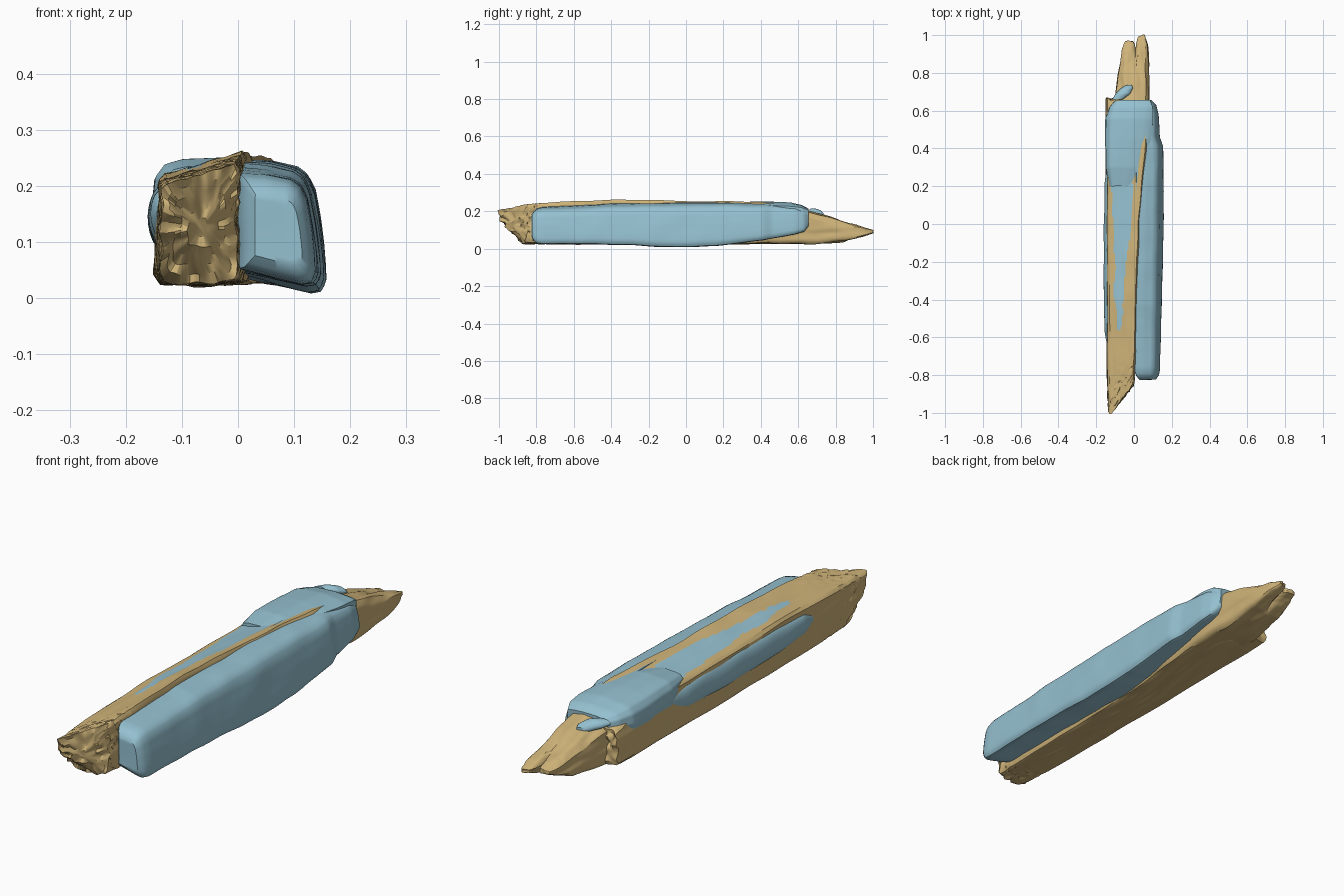
import bpy, bmesh, math
from mathutils import Vector, noise

if "Cube" in bpy.data.objects:
    bpy.data.objects.remove(bpy.data.objects["Cube"])


def material(name, rgb):
    m = bpy.data.materials.new(name)
    m.diffuse_color = (*rgb, 1)
    m.use_nodes = True
    m.node_tree.nodes["Principled BSDF"].inputs["Base Color"].default_value = m.diffuse_color
    return m


WOOD = material("weathered wood", (0.62, 0.45, 0.19))
ICE = material("pale blue ice", (0.30, 0.53, 0.63))


def clamp(v, a=0.0, b=1.0):
    return max(a, min(b, v))


def resample(profile, n):
    """Even points round a closed outline."""
    pts = [Vector(p) for p in profile]
    pairs = list(zip(pts, pts[1:] + pts[:1]))
    total = sum((b - a).length for a, b in pairs)
    out = []
    for i in range(n):
        d = total * i / n
        for a, b in pairs:
            step = (b - a).length
            if d <= step:
                out.append(a.lerp(b, d / step))
                break
            d -= step
    return out


def between(sections, y):
    """Section box (x0, x1, z0, z1) at y."""
    for a, b in zip(sections, sections[1:]):
        if y <= b[0]:
            t = clamp((y - a[0]) / (b[0] - a[0]))
            return [p + (q - p) * t for p, q in zip(a[1:], b[1:])]
    return sections[-1][1:]


def loft(name, profile, sections, mats, rings, n, warp=None, rule=None, angle=30, caps=6):
    """Skin an outline through boxes along y, with ringed end caps."""
    outline = resample(profile, n)
    mid = sum(outline, Vector((0, 0))) / n
    y0, y1 = sections[0][0], sections[-1][0]
    steps = [(y0, k / caps) for k in range(1, caps)]
    steps += [(y0 + (y1 - y0) * i / rings, 1) for i in range(rings + 1)]
    steps += [(y1, k / caps) for k in range(caps - 1, 0, -1)]
    bm = bmesh.new()
    loops = []
    for y, s in steps:
        xa, xb, za, zb = between(sections, y)
        loop = []
        for p in outline:
            u = mid + (p - mid) * s
            v = Vector((xa + (xb - xa) * u.x, y, za + (zb - za) * u.y))
            loop.append(bm.verts.new(warp(v) if warp else v))
        loops.append(loop)
    for a, b in zip(loops, loops[1:]):
        for i in range(n):
            j = (i + 1) % n
            bm.faces.new((a[i], a[j], b[j], b[i]))
    bm.faces.new(loops[0][::-1])
    bm.faces.new(loops[-1])
    bmesh.ops.recalc_face_normals(bm, faces=bm.faces)
    if rule:
        for f in bm.faces:
            f.material_index = rule(f.calc_center_median(), f.normal)
    me = bpy.data.meshes.new(name)
    bm.to_mesh(me)
    bm.free()
    for m in mats:
        me.materials.append(m)
    ob = bpy.data.objects.new(name, me)
    bpy.context.collection.objects.link(ob)
    bpy.ops.object.select_all(action='DESELECT')
    ob.select_set(True)
    bpy.context.view_layer.objects.active = ob
    bpy.ops.object.shade_smooth_by_angle(angle=math.radians(angle))
    return ob


def grain(v, amp, stretch=6):
    """Roughness drawn out along the grain."""
    q = Vector((v.x * 32, v.y * 32 / stretch, v.z * 32))
    return noise.noise_vector(q) * amp


# Main timber, with a slanting broken front end
def warp_beam(v):
    t = clamp((v.y + 1) / 1.66)
    slant = max(0.17 * clamp((v.x + 0.12) / 0.13), 0.13 * clamp((0.16 - v.z) / 0.13))
    near = clamp((-0.75 - v.y) / 0.2)
    w = v.copy()
    w.y += slant * (1 - t) ** 3
    w += grain(v, 0.0045)
    chips = noise.noise_vector(v * 45) * near
    w += Vector((chips.x * 0.005, chips.y * 0.025, chips.z * 0.005))
    if t > 0.95:
        w.y += noise.noise(v * 30) * 0.02
    return w


def ice_on_top(c, n):
    """Ragged thin ice along the top of the timber."""
    if n.z < 0.45 or c.z < 0.18 or not -0.56 < c.y < 0.63:
        return 0
    t = clamp((c.y + 0.56) / 0.75)
    wob = noise.noise(Vector((c.x * 20, c.y * 7, 0))) * 0.012
    return int(-0.115 + 0.02 * (1 - t) < c.x + wob < -0.075 + 0.075 * t)


beam_outline = [(0.05, 0.02), (0.5, 0), (0.95, 0.03), (1, 0.1), (0.97, 0.5), (1, 0.92),
                (0.96, 1), (0.85, 0.98), (0.5, 0.9), (0.1, 0.83), (0.03, 0.78), (0, 0.4), (0, 0.08)]
loft("timber_beam", beam_outline,
     [(-1, -0.138, 0.0, 0.025, 0.24), (-0.8, -0.145, 0.01, 0.022, 0.25),
      (-0.4, -0.147, 0.015, 0.022, 0.262), (0, -0.148, 0.03, 0.02, 0.255),
      (0.4, -0.148, 0.07, 0.025, 0.25), (0.56, -0.15, 0.075, 0.025, 0.235),
      (0.66, -0.148, 0.06, 0.03, 0.20)],
     [WOOD, ICE], 170, 84, warp_beam, ice_on_top)


# Splintered back end, with two prongs
def warp_splinter(v):
    w = v + grain(v, 0.006, 4)
    tip = clamp((v.y - 0.8) / 0.2)
    notch = 0.035 if v.x < 0.012 else 0
    dip = 0.035 * math.exp(-((v.x - 0.01) / 0.01) ** 2)
    w.y -= tip * (notch + dip) + tip * noise.noise(v * 50) * 0.008
    return w


loft("timber_splinter", [(0.06, 0), (0.94, 0), (1, 0.1), (1, 0.8), (0.9, 0.95), (0.55, 1),
                         (0.2, 0.95), (0, 0.8), (0, 0.1)],
     [(0.45, -0.10, 0.075, 0.03, 0.23), (0.65, -0.10, 0.08, 0.025, 0.205),
      (0.75, -0.09, 0.08, 0.03, 0.178), (0.85, -0.075, 0.077, 0.037, 0.147),
      (0.95, -0.06, 0.073, 0.068, 0.118), (1.0, -0.045, 0.06, 0.085, 0.102)],
     [WOOD], 70, 64, warp_splinter)


# Smooth ice slab along the right side
def warp_ice(v):
    return v + noise.noise_vector(v * 9) * 0.003


slab_outline = [(0, 0.13), (0.5, 0.05), (0.82, 0), (0.94, 0.015), (1, 0.09), (0.99, 0.25),
                (0.94, 0.5), (0.87, 0.75), (0.79, 0.87), (0.66, 0.93), (0.35, 0.98), (0, 1)]
loft("side_ice_slab", slab_outline,
     [(-0.825, 0.03, 0.115, 0.06, 0.185), (-0.805, 0.012, 0.132, 0.032, 0.213),
      (-0.77, 0.0, 0.139, 0.026, 0.224), (-0.5, 0.0, 0.144, 0.024, 0.234),
      (-0.43, 0.0, 0.147, 0.022, 0.242), (-0.3, 0.0, 0.15, 0.018, 0.243),
      (-0.05, 0.005, 0.156, 0.006, 0.247), (0.15, 0.01, 0.157, 0.012, 0.249),
      (0.3, 0.01, 0.157, 0.03, 0.248), (0.41, 0.0, 0.155, 0.045, 0.245),
      (0.46, 0.0, 0.138, 0.055, 0.243), (0.58, 0.0, 0.132, 0.075, 0.232),
      (0.63, 0.0, 0.118, 0.09, 0.218), (0.655, 0.02, 0.09, 0.12, 0.205)],
     [ICE], 120, 60, warp_ice, angle=40)

# Ice bulging from the left side, cap wrapping the back, and a loose flake
oval = [(0.5 + 0.5 * math.cos(i * math.tau / 24), 0.5 + 0.5 * math.sin(i * math.tau / 24))
        for i in range(24)]
loft("left_ice_bulge", oval,
     [(-0.63, -0.145, -0.11, 0.13, 0.17), (-0.57, -0.155, -0.10, 0.10, 0.195),
      (-0.4, -0.161, -0.09, 0.085, 0.205), (0.0, -0.159, -0.09, 0.08, 0.205),
      (0.2, -0.156, -0.09, 0.09, 0.20), (0.3, -0.145, -0.10, 0.12, 0.19)],
     [ICE], 60, 32, warp_ice, angle=40)

cap_outline = [(0.03, 0), (0.5, 0.1), (1, 0.2), (1, 0.85), (0.85, 0.95), (0.6, 1),
               (0.25, 0.95), (0.1, 0.86), (0.02, 0.65), (0, 0.3)]
loft("back_ice_cap", cap_outline,
     [(0.2, -0.13, 0.02, 0.18, 0.238), (0.3, -0.152, 0.06, 0.145, 0.252),
      (0.45, -0.155, 0.09, 0.13, 0.252), (0.56, -0.152, 0.1, 0.135, 0.246),
      (0.62, -0.13, 0.1, 0.15, 0.232), (0.655, -0.10, 0.085, 0.16, 0.212)],
     [ICE], 50, 60, warp_ice, angle=40)

loft("loose_ice_flake", oval,
     [(0.66, -0.115, -0.06, 0.185, 0.212), (0.69, -0.10, -0.02, 0.175, 0.214),
      (0.72, -0.07, -0.005, 0.17, 0.205), (0.735, -0.045, -0.01, 0.17, 0.19)],
     [ICE], 14, 24, warp_ice, angle=40)
